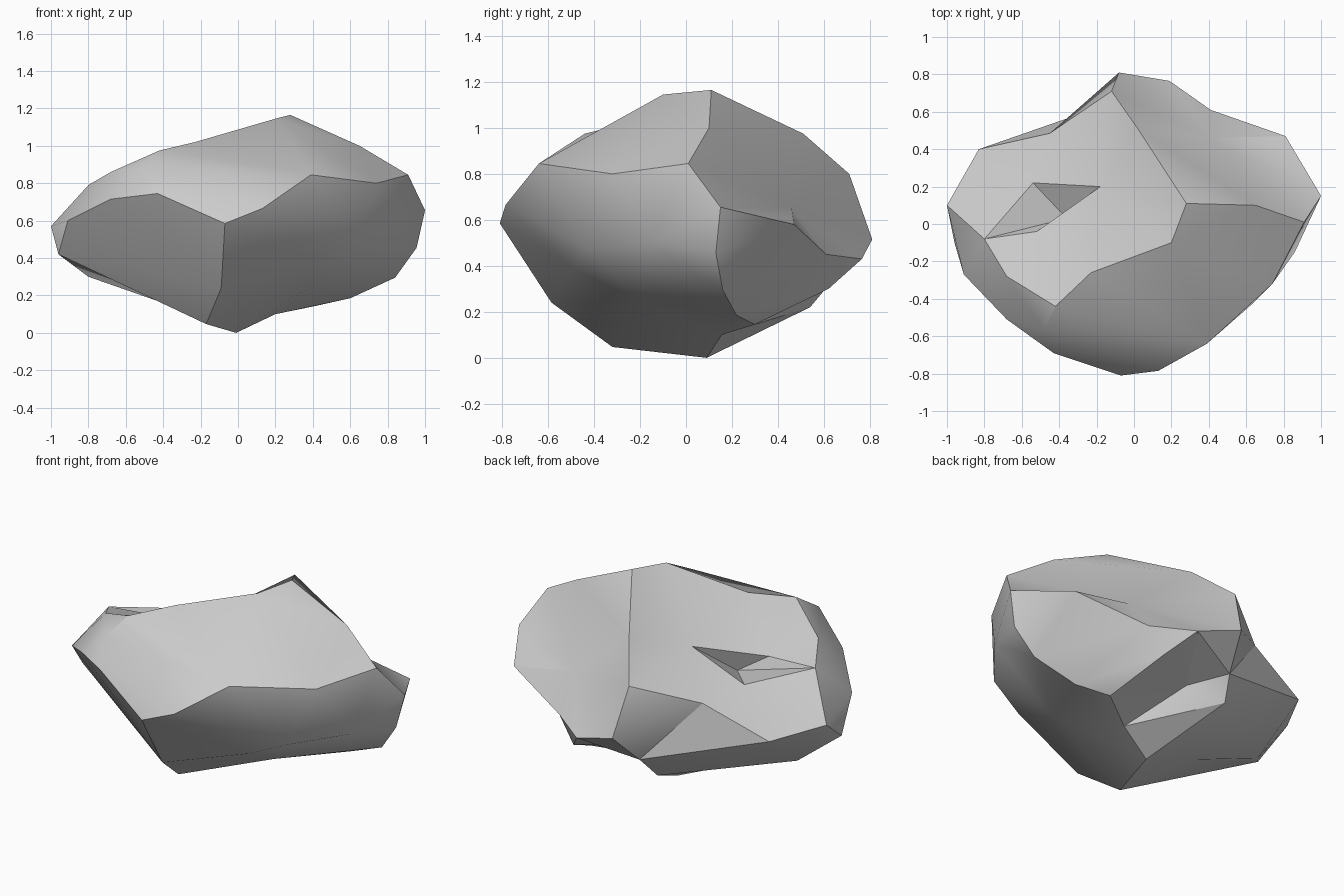
import bpy, bmesh
from mathutils import Vector

# Corner points of the rock, grouped by ridge
corners = [
    # peak and right crest
    (.28, .11, 1.165), (.2, -.1, 1.145), (.39, -.64, .845), (.74, -.32, .8),
    (.91, .01, .845), (.65, .1, 1.0), (1, .15, .655),
    # bulge of the right side
    (.86, -.15, .5), (.63, -.43, .48),
    # front rim and rounded left shoulder
    (-.07, -.81, .585), (.13, -.785, .665), (-.43, -.69, .745), (-.68, -.51, .715),
    (-.91, -.27, .6), (-1, .1, .57), (-.96, -.1, .42), (-.48, -.57, .885),
    (-.42, -.44, .975), (-.23, -.26, 1.02), (-.8, -.08, .79), (-.68, -.28, .86),
    # hollow in the top left
    (-.36, .03, .7), (-.54, .22, .735), (-.18, .2, .86), (-.52, -.04, .8),
    # back ridge and rim
    (.02, .51, .975), (-.12, .71, .8), (-.08, .81, .515), (-.45, .485, .7),
    (-.83, .4, .54), (.19, .765, .43), (.81, .47, .58),
    # notch in the back right
    (.42, .46, .65), (.41, .61, .45),
    # underside ridges
    (-.09, -.585, .24), (-.17, -.32, .047), (-.01, .09, 0),
    (.2, .155, .1), (.42, .3, .145), (.6, .22, .185), (.84, .16, .295),
    (.955, .13, .455), (.31, .62, .3), (-.14, .64, .34),
    (-.19, .54, .22), (-.8, .09, .3), (-.4, .05, .16),
    # hollows underneath
    (.41, -.49, .39), (.39, -.22, .25), (-.02, .42, .32),
]

# Join the corners by wrapping their directions on a sphere, then push them back out
bm = bmesh.new()
points = [Vector(c) for c in corners]
for p in points:
    d = p - Vector((0, 0, .5))
    bm.verts.new(Vector((d.x, d.y * 1.2, d.z * 1.7)).normalized())
bmesh.ops.convex_hull(bm, input=bm.verts[:])
bm.verts.ensure_lookup_table()
for v, p in zip(bm.verts, points):
    v.co = p
bmesh.ops.recalc_face_normals(bm, faces=bm.faces[:])

mesh = bpy.data.meshes.new("rock")
bm.to_mesh(mesh)
bm.free()
rock = bpy.data.objects.new("rock", mesh)
bpy.context.collection.objects.link(rock)

# Soft facets with crisp ridges
bpy.context.view_layer.objects.active = rock
rock.select_set(True)
bpy.ops.object.shade_smooth_by_angle(angle=.6)
